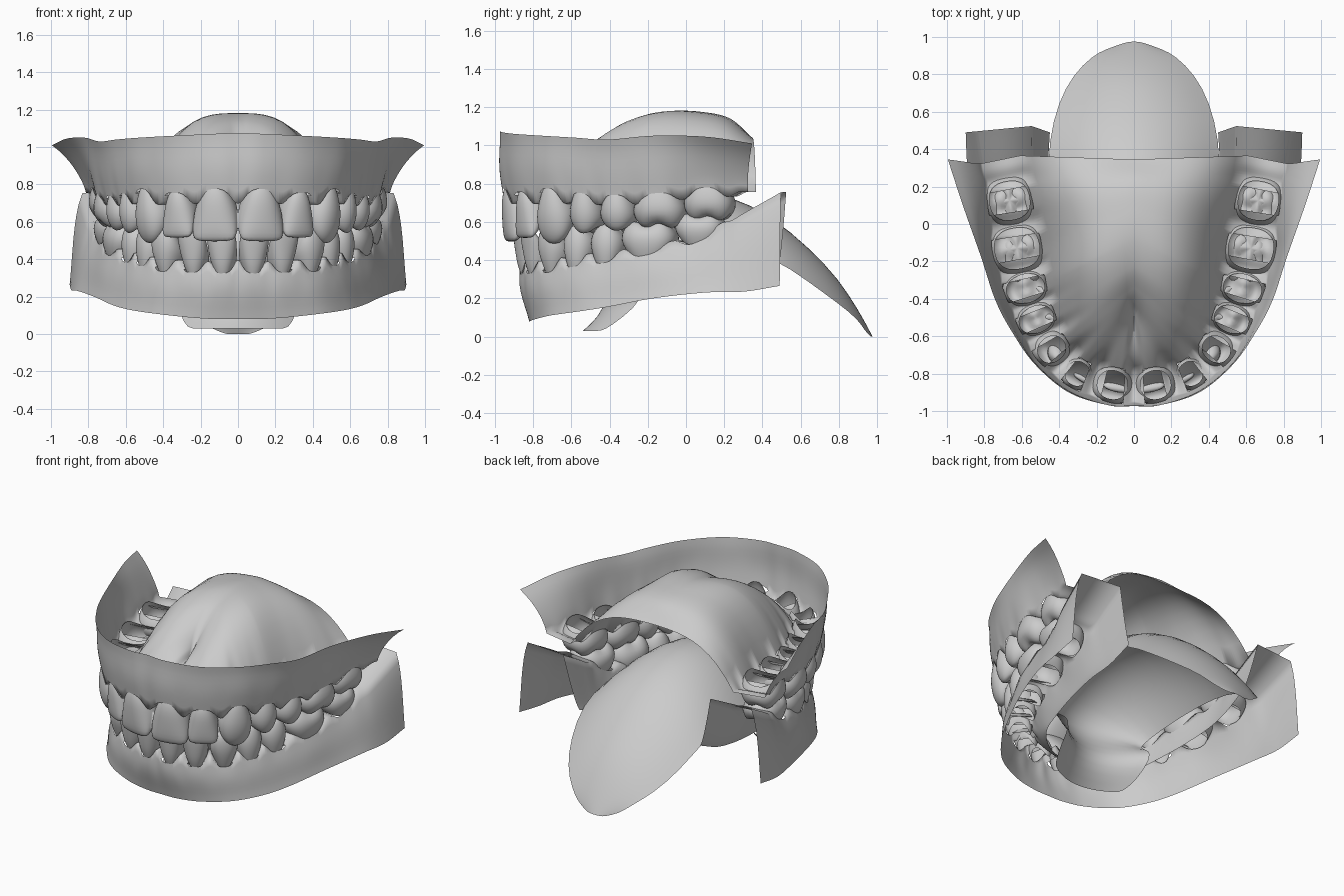
import bpy, bmesh, math

if "Cube" in bpy.data.objects:
    bpy.data.objects.remove(bpy.data.objects["Cube"])


def spline(keys, p):
    """Catmull-Rom through evenly spaced keys; the start is mirrored across x = 0."""
    n = len(keys) - 1
    i = min(int(p), n - 1)
    t = p - i
    first = (-keys[1][0],) + tuple(keys[1][1:])
    last = tuple(2 * a - b for a, b in zip(keys[n], keys[n - 1]))
    pts = [first] + list(keys) + [last]
    return [0.5 * (2 * b + (c - a) * t + (2 * a - 5 * b + 4 * c - d) * t * t
                   + (3 * b - a - 3 * c + d) * t ** 3)
            for a, b, c, d in zip(*pts[i:i + 4])]


def arch_normal(keys, p):
    if p == 0:
        return 0.0, -1.0
    a, b = spline(keys, max(p - 0.2, 0)), spline(keys, p + 0.2)
    tx, ty = b[0] - a[0], b[1] - a[1]
    length = math.hypot(tx, ty)
    return ty / length, -tx / length


def finish(name, bm, mirror=True, levels=0):
    bmesh.ops.recalc_face_normals(bm, faces=bm.faces)
    for f in bm.faces:
        f.smooth = True
    me = bpy.data.meshes.new(name)
    bm.to_mesh(me)
    bm.free()
    ob = bpy.data.objects.new(name, me)
    bpy.context.collection.objects.link(ob)
    if mirror:
        m = ob.modifiers.new("mirror", 'MIRROR')
        m.merge_threshold = 0.002
    if levels:
        s = ob.modifiers.new("smooth", 'SUBSURF')
        s.levels = s.render_levels = levels
    return ob


def sheet(name, rows, keep=lambda i, j: True, mirror=True, levels=0):
    bm = bmesh.new()
    grid = [[bm.verts.new(v) for v in r] for r in rows]
    for i in range(len(grid) - 1):
        for j in range(len(grid[0]) - 1):
            if keep(i, j):
                bm.faces.new((grid[i][j], grid[i + 1][j], grid[i + 1][j + 1], grid[i][j + 1]))
    return finish(name, bm, mirror, levels)


def papilla(p):
    """1 between two teeth, 0 at the middle of a tooth."""
    if p <= 1:
        return math.cos(p * math.pi / 2) ** 4
    return math.sin((p - 1) * math.pi) ** 4 if p < 8 else 0.0


def gum(name, keys, rim, inner, flare, power, N_OUT=8, N_IN=10, STEP=0.0625):
    rows, params = [], []
    for k in range(int((len(keys) - 1) / STEP) + 1):
        p = k * STEP
        x, y, w, d, zg, tip = spline(keys, p)
        nx, ny = arch_normal(keys, p)
        f = papilla(p)
        R, M = spline(rim, p), spline(inner, p)
        r = d / 2 * 0.95
        row = []
        for j in range(N_OUT, -1, -1):
            t = j / N_OUT
            fade = f * (1 - t) ** 3             # scallops die out away from the teeth
            h = t ** flare(p)
            b = r + 0.016 * math.sin(math.pi * t) - 0.07 * d * fade
            z = zg + 0.27 * (tip - zg) * fade
            row.append((x + nx * b + (R[0] - x - nx * b) * h,
                        y + ny * b + (R[1] - y - ny * b) * h, z + (R[2] - z) * t))
        pw = power(p)
        for j in range(N_IN + 1):
            t = j / N_IN
            fade = f * (1 - t) ** 5
            b = r - 0.07 * d * fade
            z = zg + 0.27 * (tip - zg) * fade
            ix, iy = x - nx * b, y - ny * b
            row.append((ix + (M[0] - ix) * t, iy + (M[1] - iy) * t,
                        z + (M[2] - z) * (1 - (1 - t) ** pw)))
        rows.append(row)
        params.append(p + STEP / 2)
    # sockets stay open under each tooth
    return sheet(name, rows, lambda i, j: j != N_OUT or params[i] > 7.4 or papilla(params[i]) > 0.3)


# crown rings: height from gum to tip, width, depth, outward shift
INCISOR = [(-.12, .72, .78, 0), (0, .84, .94, 0), (.2, .96, 1.04, 0), (.45, 1.04, .92, .05),
           (.75, 1.09, .62, .17), (.93, 1.02, .34, .26), (1, .8, .15, .28)]
CANINE = [(-.12, .7, .78, 0), (0, .84, .94, 0), (.25, 1.02, 1.06, 0), (.5, 1.1, .98, .05),
          (.75, .98, .68, .13), (.91, .66, .4, .16), (1, .24, .16, .16)]
GRINDER = [(-.14, .84, .87, 0), (0, .94, .96, 0), (.3, 1.09, 1.08, 0), (.6, 1.09, 1.05, 0),
           (.86, .95, .86, 0), (1, .7, .62, 0), (.9, .4, .34, 0), (.8, .15, .12, 0)]
KINDS = [("central_incisor", INCISOR), ("lateral_incisor", INCISOR), ("canine", CANINE),
         ("first_premolar", GRINDER), ("second_premolar", GRINDER),
         ("first_molar", GRINDER), ("second_molar", GRINDER)]


def tooth(jaw, keys, i, lean=0, SEG=20):
    x, y, w, d, zg, tip = keys[i]
    nx, ny = arch_normal(keys, i)
    label, rings = KINDS[i - 1]
    e = 0.8 if i > 5 else 0.92
    bm = bmesh.new()
    loops = []
    for q, (s, fw, fd, off) in enumerate(rings):
        loop = []
        for k in range(SEG):
            a = 2 * math.pi * k / SEG
            c, sn = math.cos(a), math.sin(a)
            u = math.copysign(abs(c) ** e, c) * w / 2 * fw
            v = math.copysign(abs(sn) ** e, sn) * d / 2 * fd + off * d + lean * max(s, 0)
            h = s + (0.2 * c * c * (1 - s / 0.5) if s < 0.5 else 0)
            if i > 3 and 4 <= q <= 6:      # cusps
                h -= 0.16 * (1 - (abs(math.sin(2 * a)) if i > 5 else sn * sn))
            loop.append(bm.verts.new((x - ny * u + nx * v, y + nx * u + ny * v, zg + (tip - zg) * h)))
        loops.append(loop)
    for a, b in zip(loops, loops[1:]):
        for k in range(SEG):
            m = (k + 1) % SEG
            bm.faces.new((a[k], a[m], b[m], b[k]))
    bm.faces.new(loops[-1])
    finish(f"{jaw}_{label}", bm, True, 1)


# tooth positions from the midline back: x, y, width, depth, gum height, tip height
UPPER = [(0, -.87, .2, .19, .77, .5), (.115, -.86, .23, .2, .775, .495), (.303, -.80, .175, .17, .755, .515),
         (.44, -.67, .195, .2, .775, .485), (.522, -.51, .17, .22, .75, .53), (.58, -.345, .185, .24, .74, .545),
         (.625, -.13, .265, .28, .75, .56), (.665, .125, .25, .25, .78, .6), (.71, .345, .2, .22, .755, .65)]
LOWER = [(0, -.80, .14, .15, .335, .56), (.076, -.795, .148, .15, .325, .56), (.222, -.755, .148, .15, .33, .56),
         (.355, -.665, .16, .17, .335, .58), (.445, -.545, .16, .19, .365, .59), (.515, -.40, .17, .2, .385, .595),
         (.585, -.185, .275, .25, .425, .61), (.64, .08, .25, .24, .495, .65), (.67, .3, .22, .27, .635, .7),
         (.69, .51, .2, .3, .755, .8)]
for i in range(1, 8):
    tooth("upper", UPPER, i)
    tooth("lower", LOWER, i, 0.045 if i < 4 else 0.01)

# upper gum with vaulted palate
upper_rim = [(0, -.97, 1.075), (.14, -.968, 1.07), (.35, -.90, 1.06), (.53, -.75, 1.05), (.65, -.58, 1.04),
             (.74, -.41, 1.03), (.82, -.17, 1.05), (.915, .1, 1.045), (.995, .345, 1.01)]
vault = [(0, -.5, .88), (0, -.46, .93), (0, -.41, 1.0), (0, -.34, 1.07), (0, -.23, 1.14),
         (0, -.08, 1.178), (0, .08, 1.175), (0, .23, 1.14), (0, .345, 1.04)]
gum("upper_gum", UPPER, upper_rim, vault, lambda p: 1.9, lambda p: 1.6 + 1.6 * min(p / 5, 1))

# lower gum
lower_rim = [(0, -.82, .08), (.12, -.815, .08), (.27, -.79, .09), (.45, -.71, .11), (.58, -.57, .13),
             (.67, -.41, .155), (.77, -.17, .2), (.855, .1, .23), (.89, .3, .235), (.9, .49, .265)]
lower_floor = [(0, -.58, .2), (.08, -.575, .2), (.2, -.54, .2), (.3, -.47, .21), (.37, -.38, .22),
               (.41, -.25, .24), (.45, -.05, .27), (.47, .15, .3), (.46, .32, .33), (.45, .49, .4)]
gum("lower_gum", LOWER, lower_rim, lower_floor, lambda p: 1.2 - 0.5 * max(0, p - 6) / 3, lambda p: 1.3)

# tongue: y, z, half width, edge shift in y and z
TONGUE = [(.975, 0, .06, -.01, 0), (.95, .05, .15, -.015, -.02), (.9, .14, .22, 0, -.05), (.8, .3, .325, 0, -.13),
          (.65, .46, .405, 0, -.18), (.45, .63, .455, 0, -.21), (.22, .75, .46, 0, -.27), (-.05, .78, .45, 0, -.3),
          (-.3, .72, .42, .03, -.28), (-.5, .58, .38, .12, -.2), (-.57, .45, .35, .22, -.12),
          (-.48, .3, .33, .23, -.03), (-.41, .2, .32, .19, 0), (-.46, .1, .31, .13, 0), (-.54, .03, .27, .11, 0)]
U = [k / 6 - 1 for k in range(13)]
sheet("tongue", [[(u * w, y + dy * u * u, z + dz * u * u) for u in U] for y, z, w, dy, dz in TONGUE],
      mirror=False, levels=1)
